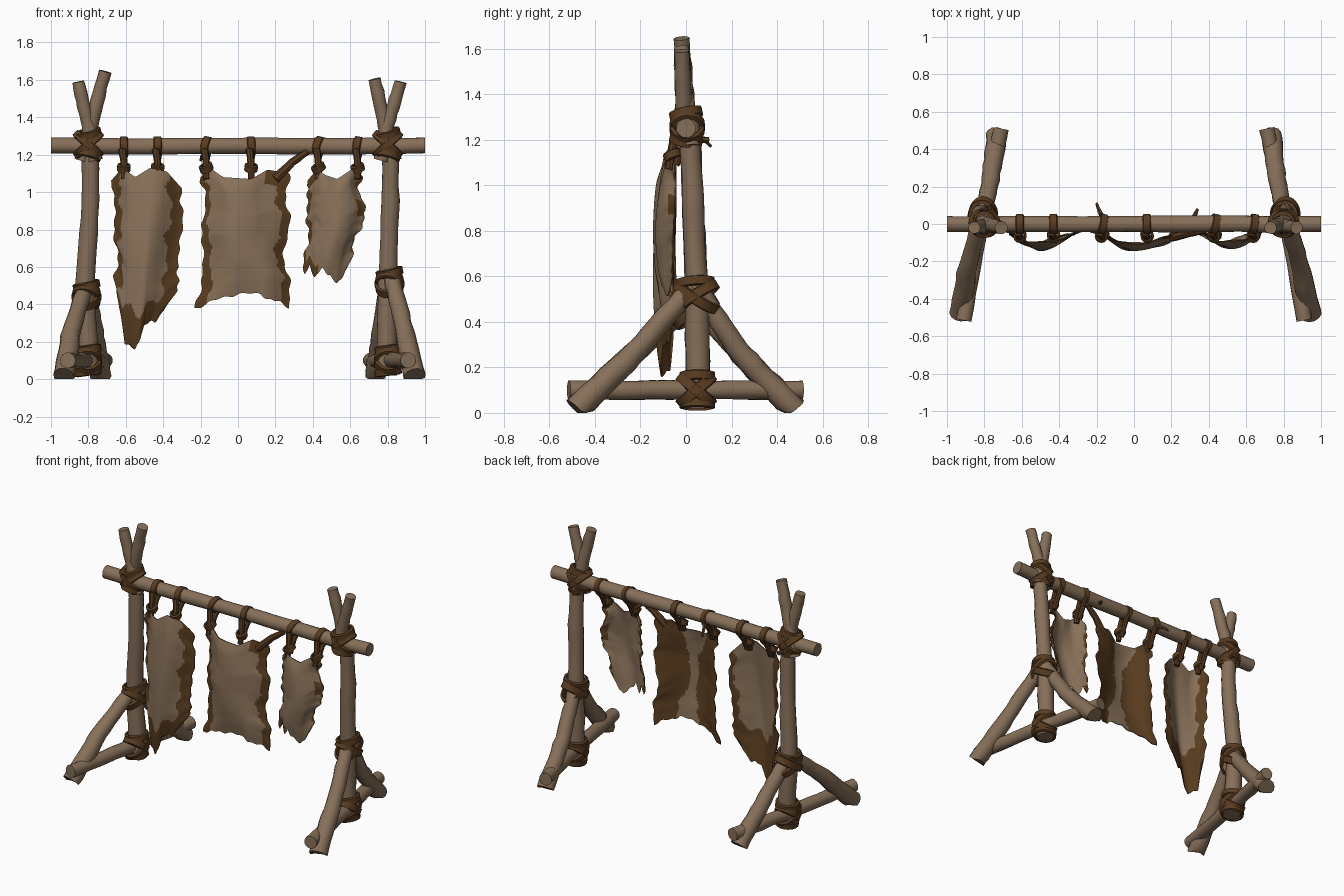
import bpy, bmesh, math, random
from mathutils import Vector

random.seed(4)
cube = bpy.data.objects.get("Cube")
if cube:
    bpy.data.objects.remove(cube)


def material(name, rgb):
    m = bpy.data.materials.new(name)
    m.use_nodes = True
    m.diffuse_color = (*rgb, 1)
    bsdf = m.node_tree.nodes["Principled BSDF"]
    bsdf.inputs["Base Color"].default_value = (*rgb, 1)
    bsdf.inputs["Roughness"].default_value = 0.9
    return m


wood = material("weathered wood", (0.24, 0.16, 0.1))
leather = material("dark leather strap", (0.1, 0.045, 0.015))
tan = material("tan hide", (0.25, 0.165, 0.1))
fur = material("dark brown fur", (0.1, 0.046, 0.014))


def finish(name, bm, mats, angle=40):
    bmesh.ops.recalc_face_normals(bm, faces=bm.faces)
    mesh = bpy.data.meshes.new(name)
    bm.to_mesh(mesh)
    bm.free()
    for m in mats:
        mesh.materials.append(m)
    ob = bpy.data.objects.new(name, mesh)
    bpy.context.scene.collection.objects.link(ob)
    bpy.ops.object.select_all(action='DESELECT')
    ob.select_set(True)
    bpy.context.view_layer.objects.active = ob
    bpy.ops.object.shade_smooth_by_angle(angle=math.radians(angle))


def along(pts, t):
    """Point at fraction t of an evenly spaced polyline."""
    f = t * (len(pts) - 1)
    i = min(int(f), len(pts) - 2)
    return Vector(pts[i]).lerp(Vector(pts[i + 1]), f - i)


def tube(bm, pts, r0, r1, rings=14, sides=12, rough=0.05):
    """Slightly knobbly capped tube through the points, cut flat at the ground."""
    axis = (Vector(pts[-1]) - Vector(pts[0])).normalized()
    side = axis.orthogonal().normalized()
    up = axis.cross(side)
    loops = []
    for k in range(rings + 1):
        t = k / rings
        c = along(pts, t)
        r = (r0 + (r1 - r0) * t) * (1 + random.uniform(-rough, rough))
        if 0 < k < rings:
            c += (side * random.uniform(-1, 1) + up * random.uniform(-1, 1)) * r * rough
        loop = []
        for j in range(sides):
            a = math.tau * j / sides
            q = r * (1 + random.uniform(-rough, rough) / 2)
            p = c + (side * math.cos(a) + up * math.sin(a)) * q
            p.z = max(p.z, 0)
            loop.append(bm.verts.new(p))
        loops.append(loop)
    for a, b in zip(loops, loops[1:]):
        for j in range(sides):
            n = (j + 1) % sides
            bm.faces.new((a[j], a[n], b[n], b[j]))
    bm.faces.new(loops[0])
    bm.faces.new(loops[-1])


def limb(name, pts, r0, r1):
    bm = bmesh.new()
    tube(bm, pts, r0, r1)
    finish(name, bm, [wood])


def band(bm, c, a, b, width=0.045, thick=0.016, steps=24):
    """Flat strap looped in the plane of the radius vectors a and b."""
    c, a, b = Vector(c), Vector(a), Vector(b)
    n = a.cross(b).normalized() * width / 2
    loops = []
    for k in range(steps):
        t = math.tau * k / steps
        p = a * math.cos(t) + b * math.sin(t)
        o = p.normalized() * thick
        loops.append([bm.verts.new(c + q) for q in (p - n, p + o - n * 0.8, p + o + n * 0.8, p + n)])
    for k in range(steps):
        u, v = loops[k], loops[(k + 1) % steps]
        for j in range(4):
            m = (j + 1) % 4
            bm.faces.new((u[j], u[m], v[m], v[j]))


# Crossbar
limb("crossbar", [(-1, 0, 1.25), (-0.5, 0, 1.245), (0, 0, 1.25), (0.5, 0, 1.245), (1, 0, 1.25)], 0.045, 0.043)

# The two end frames: post, forked top, foot bar, braces and lashings
for s, side, joint, high, mid, outer, inner, tip, toe in (
        (-1, "right", 0.44, 0.79, 0.82, 0.855, 0.71, 1.645, 0.93),
        (1, "left", 0.51, 0.815, 0.8, 0.87, 0.73, 1.605, 0.945)):
    limb(side + "_post", [(s * 0.795, 0.05, 0.02), (s * mid, 0.05, 0.5), (s * high, 0.03, 0.9), (s * high, 0.015, 1.3)], 0.056, 0.045)
    limb(side + "_fork_outer", [(s * 0.765, 0.0, 1.17), (s * 0.8, -0.01, 1.36), (s * outer, -0.02, 1.59)], 0.042, 0.034)
    limb(side + "_fork_inner", [(s * 0.835, 0.02, 1.17), (s * 0.785, 0.0, 1.36), (s * inner, -0.02, tip)], 0.043, 0.035)
    limb(side + "_foot_bar", [(s * 0.91, -0.515, 0.1), (s * 0.82, 0, 0.1), (s * 0.71, 0.51, 0.1)], 0.043, 0.042)
    limb(side + "_front_brace", [(s * toe, -0.48, 0.015), (s * 0.89, -0.23, 0.26), (s * 0.82, 0.02, joint + 0.04)], 0.058, 0.042)
    limb(side + "_back_brace", [(s * 0.735, 0.475, 0.015), (s * 0.765, 0.24, 0.26), (s * 0.8, 0.07, joint + 0.01)], 0.056, 0.042)

    # Top lashing: a diagonal cross over bar and post, with a turn above and below
    bm = bmesh.new()
    c = (s * 0.8, 0.005, 1.255)
    for d in (-1, 1):
        band(bm, c, (0.06, 0, d * 0.054), (0, 0.062, 0), 0.046)
        band(bm, (s * 0.8, 0, 1.255 + d * 0.057), (0.052, 0, 0.012 * d), (0, 0.056, d * 0.012))
    tube(bm, [(s * 0.78, 0.05, 1.2), (s * 0.77, 0.08, 1.2), (s * 0.77, 0.1, 1.2)], 0.016, 0.012, 3, 6)
    finish(side + "_top_lashing", bm, [leather])

    # Lashing where the braces meet the post
    bm = bmesh.new()
    c = (s * 0.81, 0.045, joint)
    for d in (-1, 1):
        band(bm, c, (0.062, 0, 0.012 * d), (0, 0.08, d * 0.05), 0.05)
    band(bm, (s * 0.81, 0.04, joint + 0.06), (0.056, 0, 0.012), (0, 0.07, 0.005))
    finish(side + "_brace_lashing", bm, [leather])

    # Lashing of post and foot bar
    bm = bmesh.new()
    c = (s * 0.805, 0.045, 0.1)
    for d in (-1, 1):
        band(bm, c, (0.062, 0, 0), (0, 0.066, d * 0.055), 0.052)
        band(bm, (s * 0.803, 0.05, 0.1 + d * 0.06), (0.056, 0, 0.008), (0, 0.062, 0))
    finish(side + "_foot_lashing", bm, [leather])

# Hanging straps: loop over the bar, two tails and a knot
for i, x in enumerate((-0.61, -0.43, -0.17, 0.07, 0.43, 0.64)):
    bm = bmesh.new()
    lean = random.uniform(-0.012, 0.012)
    band(bm, (x, 0, 1.248), (lean, 0.046, 0), (lean, 0, 0.042), 0.044, 0.007)
    tube(bm, [(x - 0.01, -0.045, 1.23), (x, -0.06, 1.16), (x, -0.075, 1.07)], 0.02, 0.018, 5, 8)
    tube(bm, [(x + 0.01, 0.03, 1.22), (x, -0.01, 1.17), (x, -0.045, 1.09)], 0.018, 0.016, 5, 8)
    band(bm, (x, -0.06, 1.13), (0.023, 0, lean), (0, 0.024, 0.01), 0.04, 0.013, 12)
    finish("hanging_strap_%d" % (i + 1), bm, [leather])

# Slanted tie at the corner of the middle hide, and loose strap ends
bm = bmesh.new()
tube(bm, [(0.37, -0.035, 1.215), (0.29, -0.05, 1.16), (0.2, -0.07, 1.07)], 0.017, 0.026, 6, 8)
tube(bm, [(-0.17, 0.04, 1.22), (-0.19, 0.08, 1.2), (-0.2, 0.11, 1.17)], 0.014, 0.007, 3, 6)
tube(bm, [(0.32, 0.035, 1.22), (0.34, 0.08, 1.2)], 0.014, 0.007, 2, 6)
finish("corner_tie", bm, [leather])


def wave(t, seed):
    return math.sin(19 * t + seed) * 0.6 + math.sin(43 * t + 2 * seed) * 0.4


def hide(name, top, bottom, left, right, depth, seed, front_dark, back_dark):
    """Skin with a swollen middle and flat rim, filled between four outlines; tan or furry by rule."""
    left = [top[0]] + left + [bottom[0]]
    right = [top[-1]] + right + [bottom[-1]]
    nu, nv = 44, 60
    bm = bmesh.new()
    front, back = [], []
    for j in range(nv + 1):
        v = j / nv
        rows = ([], [])
        for i in range(nu + 1):
            u = i / nu
            p = along(left, v).lerp(along(right, v), u) + along(top, u).lerp(along(bottom, u), v)
            p -= Vector(top[0]).lerp(Vector(top[-1]), u).lerp(Vector(bottom[0]).lerp(Vector(bottom[-1]), u), v)
            # ragged rim
            p.x += 0.013 * (wave(v, seed) * (1 - u) ** 6 + wave(v, seed + 2) * u ** 6)
            p.y += 0.012 * wave(u, seed) * v ** 8
            swell = abs(math.sin(math.pi * u)) ** 1.4 * (0.35 + 0.65 * math.sin(math.pi * (0.08 + 0.8 * v)) ** 0.7)
            y = -0.05 - depth * swell + 0.006 * math.sin(13 * u + 4 * v + seed)
            half = 0.003 + 0.004 * min(1, min(u, 1 - u, v, 1 - v) * 8)
            rows[0].append(bm.verts.new((p.x, y - half, p.y)))
            rows[1].append(bm.verts.new((p.x, y + half, p.y)))
        front.append(rows[0])
        back.append(rows[1])
    for sheet, rule in ((front, front_dark), (back, back_dark)):
        for j in range(nv):
            for i in range(nu):
                f = bm.faces.new((sheet[j][i], sheet[j][i + 1], sheet[j + 1][i + 1], sheet[j + 1][i]))
                f.material_index = int(rule((i + 0.5) / nu, (j + 0.5) / nv))

    # Close the rim
    def loop(g):
        return g[0][:-1] + [r[-1] for r in g[:-1]] + g[-1][:0:-1] + [r[0] for r in g[:0:-1]]
    a, b = loop(front), loop(back)
    for k in range(len(a)):
        n = (k + 1) % len(a)
        bm.faces.new((a[k], a[n], b[n], b[k])).material_index = 1
    finish(name, bm, [tan, fur], 60)


hide("long_hide",
     [(-.69, 1.06), (-.62, 1.13), (-.55, 1.08), (-.47, 1.13), (-.38, 1.11), (-.3, 1.02)],
     [(-.63, .38), (-.61, .2), (-.55, .15), (-.5, .29), (-.44, .31), (-.36, .42)],
     [(-.65, .95), (-.67, .82), (-.64, .68), (-.66, .55)],
     [(-.3, .9), (-.3, .75), (-.33, .62), (-.31, .52)], 0.085, 1,
     lambda u, v: u < 0.12 + 0.05 * wave(v, 1) or u > 0.83 + 0.05 * wave(v, 3) or v > 0.83 + 0.06 * wave(u / 2, 2),
     lambda u, v: u < 0.15 + 0.12 * v + 0.05 * wave(v, 1) or u > 0.93 - 0.08 * v + 0.04 * wave(v, 3) or v > 0.7 + 0.06 * wave(u / 2, 2))

hide("wide_hide",
     [(-.2, 1.08), (-.15, 1.13), (-.08, 1.08), (.07, 1.07), (.16, 1.12), (.28, 1.1)],
     [(-.23, .38), (-.12, .42), (0, .46), (.12, .45), (.2, .42), (.28, .38)],
     [(-.18, 1), (-.18, .85), (-.2, .74), (-.18, .6), (-.2, .5)],
     [(.25, 1), (.28, .88), (.25, .72), (.25, .6), (.28, .5)], 0.085, 4,
     lambda u, v: u < 0.08 + 0.04 * v + 0.03 * wave(v, 4) or u > 0.9 + 0.03 * wave(v, 6)
     or (u > 0.77 and v < 0.14) or (u < 0.16 and v < 0.08),
     lambda u, v: abs(u - 0.5) > 0.04 + 0.4 * abs(v - 0.5) ** 1.6 + 0.02 * wave(v, 5))

hide("small_hide",
     [(.36, 1.06), (.42, 1.12), (.47, 1.09), (.53, 1.07), (.62, 1.13), (.67, 1.08)],
     [(.35, .55), (.38, .61), (.41, .54), (.45, .59), (.49, .56), (.53, .5), (.57, .57), (.6, .63)],
     [(.38, 1), (.36, .9), (.38, .8), (.36, .68)],
     [(.64, 1), (.69, .9), (.66, .82), (.62, .73)], 0.075, 7,
     lambda u, v: (u < 0.2 and v < 0.14) or (u > 0.85 and 0.3 < v < 0.46) or u < 0.06 + 0.04 * wave(v, 8)
     or u > 0.96 + 0.04 * wave(v, 9) or (u < 0.33 and v > 0.91),
     lambda u, v: u < 0.05 + 0.04 * wave(v, 8) or u > 0.94 + 0.04 * wave(v, 9) or (u > 0.85 and 0.3 < v < 0.5))
